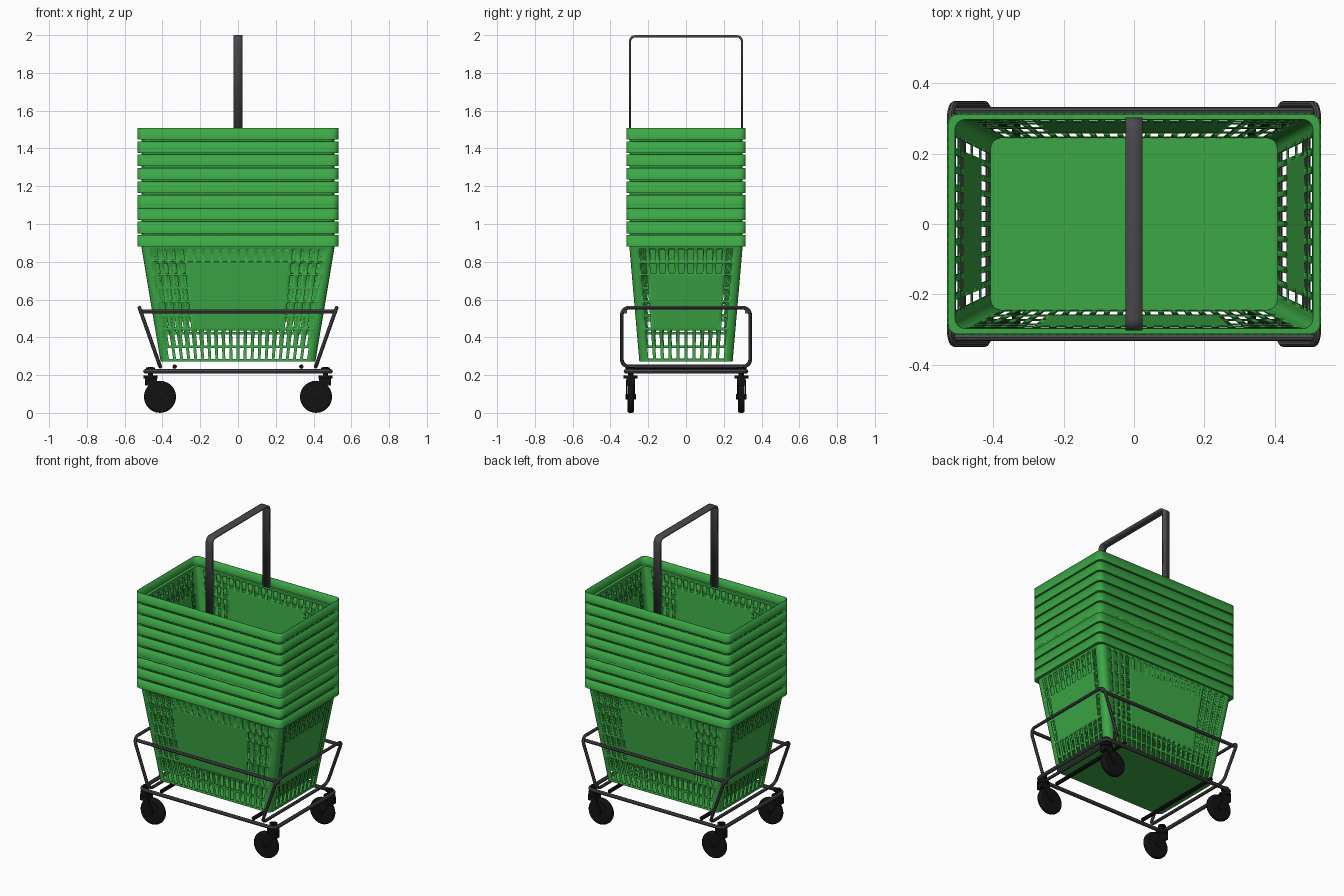
import bpy, bmesh, math
from mathutils import Vector

cube = bpy.data.objects.get("Cube")
if cube:
    bpy.data.objects.remove(cube, do_unlink=True)


def material(name, rgb):
    m = bpy.data.materials.new(name)
    m.use_nodes = True
    m.diffuse_color = (*rgb, 1)
    m.node_tree.nodes["Principled BSDF"].inputs["Base Color"].default_value = (*rgb, 1)
    return m


GREEN = material("basket green", (0.045, 0.39, 0.06))
GREY = material("dark grey", (0.07, 0.07, 0.075))
BLACK = material("black rubber", (0.006, 0.006, 0.006))


def add_mesh(name, bm, mat):
    mesh = bpy.data.meshes.new(name)
    bm.to_mesh(mesh)
    bm.free()
    mesh.materials.append(mat)
    obj = bpy.data.objects.new(name, mesh)
    bpy.context.collection.objects.link(obj)
    return obj


def select(obj):
    bpy.ops.object.select_all(action="DESELECT")
    obj.select_set(True)
    bpy.context.view_layer.objects.active = obj


def smooth(obj):
    select(obj)
    bpy.ops.object.shade_smooth_by_angle(angle=math.radians(40))


def solidify(obj, thickness):
    mod = obj.modifiers.new("thickness", "SOLIDIFY")
    mod.thickness = thickness
    mod.offset = -1


def fillet(points, radius, closed, steps=5):
    """Round the corners of a path."""
    pts = [Vector(p) for p in points]
    out = []
    for i, p in enumerate(pts):
        if not closed and i in (0, len(pts) - 1):
            out.append(p)
            continue
        a = p + (pts[i - 1] - p).normalized() * radius
        b = p + (pts[(i + 1) % len(pts)] - p).normalized() * radius
        centre = a + b - p
        for k in range(steps + 1):
            ang = math.pi / 2 * k / steps
            out.append(centre + (a - centre) * math.cos(ang) + (b - centre) * math.sin(ang))
    return out


def tube(name, points, radius, mat, closed=False, bend=0.04):
    curve = bpy.data.curves.new(name, "CURVE")
    curve.dimensions = "3D"
    curve.bevel_depth = radius
    curve.bevel_resolution = 2
    curve.use_fill_caps = True
    path = fillet(points, bend, closed)
    spline = curve.splines.new("POLY")
    spline.points.add(len(path) - 1)
    for sp, p in zip(spline.points, path):
        sp.co = (*p, 1)
    spline.use_cyclic_u = closed
    curve.materials.append(mat)
    obj = bpy.data.objects.new(name, curve)
    bpy.context.collection.objects.link(obj)
    select(obj)
    bpy.ops.object.convert(target="MESH")
    smooth(bpy.context.view_layer.objects.active)


def cylinder(name, loc, radius, depth, mat, along_y=False, bevel=0.0):
    rot = (math.pi / 2, 0, 0) if along_y else (0, 0, 0)
    bpy.ops.mesh.primitive_cylinder_add(vertices=28, radius=radius, depth=depth, location=loc, rotation=rot)
    obj = bpy.context.object
    obj.name = name
    obj.data.materials.append(mat)
    if bevel:
        mod = obj.modifiers.new("bevel", "BEVEL")
        mod.width, mod.segments = bevel, 2
    smooth(obj)


def box(name, loc, size, mat, tilt=0.0):
    bpy.ops.mesh.primitive_cube_add(size=1, location=loc, rotation=(0, tilt, 0))
    obj = bpy.context.object
    obj.name = name
    obj.scale = size
    obj.data.materials.append(mat)


# Rounded rectangle ring with alternating bar and slot cells on every side
CORNER = 0.032
SLOTS = (20, 10)


def ring(hx, hy):
    pts, tags = [], []
    corners = [(-1, -1), (1, -1), (1, 1), (-1, 1)]
    for s in range(4):
        n = SLOTS[s % 2]
        a, b = corners[s], corners[(s + 1) % 4]
        d = Vector((b[0] - a[0], b[1] - a[1])) / 2
        normal = Vector((d.y, -d.x))
        half = (hx, hy)[s % 2] - CORNER
        off = (hy, hx)[s % 2]
        bar = 0.4
        total = n + bar
        stops = [0]
        for k in range(n):
            stops += [k + bar, k + 1]
        stops.append(total)
        for i, u in enumerate(stops):
            t = 2 * u / total - 1
            pts.append(normal * off + d * half * t)
            is_slot = i % 2 == 1 and i < 2 * n
            tags.append((s % 2, abs(t + 0.6 / total)) if is_slot else None)
        centre = normal * (off - CORNER) + d * half
        for k in (1, 2, 3):
            ang = math.pi / 2 * k / 4
            pts.append(centre + (normal * math.cos(ang) + d * math.sin(ang)) * CORNER)
            tags.append(None)
    return pts, tags


def is_open(tag, z):
    """Slots at the foot and top of each wall, and columns beside the plain panel."""
    if tag is None:
        return False
    end, t = tag
    if z < 0.17 or z > 0.52:
        return True
    if end and z > 0.46:
        return True
    return t > (0.8 if end else 0.62)


def shell(name, levels, slot_rows=(), floor=False):
    bm = bmesh.new()
    rows = []
    for z, hx, hy in levels:
        pts, tags = ring(hx, hy)
        rows.append([bm.verts.new((p.x, p.y, z)) for p in pts])
    n = len(tags)
    for j in range(len(rows) - 1):
        mid = (levels[j][0] + levels[j + 1][0]) / 2
        for i in range(n):
            if j in slot_rows and is_open(tags[i], mid):
                continue
            k = (i + 1) % n
            bm.faces.new((rows[j][i], rows[j][k], rows[j + 1][k], rows[j + 1][i]))
    if floor:
        bm.faces.new(rows[0][::-1])
    obj = add_mesh(name, bm, GREEN)
    solidify(obj, 0.004)
    smooth(obj)
    return obj


# Nested stack of tapered baskets
BASE, PITCH, COUNT = 0.272, 0.071, 9
heights = [0, 0.014, 0.163, 0.18, 0.31, 0.325, 0.455, 0.465, 0.52, 0.528, 0.595, 0.608]
levels = [(z, 0.41 + z * 0.167, 0.247 + z * 0.087) for z in heights]
levels += [(0.608, 0.531, 0.315), (0.669, 0.531, 0.315)]
basket = shell("basket_1", levels, slot_rows=(1, 3, 5, 7, 9), floor=True)
basket.location.z = BASE
for i in range(1, COUNT):
    copy = basket.copy()
    copy.name = f"basket_{i + 1}"
    copy.location.z = BASE + PITCH * i
    bpy.context.collection.objects.link(copy)
band = shell("rim_spacer", [(-0.007, 0.531, 0.315), (0.007, 0.531, 0.315)])
band.location.z = BASE + 0.674 + 2 * PITCH

# Flat strap handle on the top basket
path = fillet([(0, -0.303, 1.45), (0, -0.303, 2.0), (0, 0.303, 2.0), (0, 0.303, 1.45)], 0.035, False)
bm = bmesh.new()
edges = [[bm.verts.new((x, p.y, p.z)) for p in path] for x in (-0.024, 0.024)]
for i in range(len(path) - 1):
    bm.faces.new((edges[0][i], edges[1][i], edges[1][i + 1], edges[0][i + 1]))
handle = add_mesh("handle", bm, GREY)
solidify(handle, 0.012)
smooth(handle)

# Cart frame
tube("base_frame", [(-0.49, -0.318, 0.22), (0.49, -0.318, 0.22), (0.49, 0.318, 0.22), (-0.49, 0.318, 0.22)],
     0.012, GREY, closed=True, bend=0.03)
for side, s in (("left", 1), ("right", -1)):
    tube(f"{side}_hoop", [(s * 0.412, -0.34, 0.245), (s * 0.412, 0.34, 0.245),
                          (s * 0.522, 0.34, 0.557), (s * 0.522, -0.34, 0.557)], 0.01, GREY, closed=True)
    tube(f"{side}_cross_rod", [(s * 0.335, -0.32, 0.245), (s * 0.335, 0.32, 0.245)], 0.012, BLACK)
for end, s in (("front", -1), ("back", 1)):
    tube(f"{end}_guard_rail", [(-0.525, s * 0.322, 0.536), (0.525, s * 0.322, 0.536)], 0.011, GREY)

# Swivel casters
for sx, side in ((1, "left"), (-1, "right")):
    for sy, end in ((-1, "front"), (1, "back")):
        tag = f"{end}_{side}"
        y = sy * 0.293
        cylinder(f"{tag}_wheel", (sx * 0.413, y, 0.085), 0.085, 0.036, BLACK, True, 0.01)
        cylinder(f"{tag}_axle", (sx * 0.413, y, 0.085), 0.014, 0.054, BLACK, True)
        cylinder(f"{tag}_swivel", (sx * 0.463, y, 0.19), 0.037, 0.018, BLACK)
        cylinder(f"{tag}_stem", (sx * 0.463, y, 0.215), 0.014, 0.055, BLACK)
        cylinder(f"{tag}_nut", (sx * 0.463, y, 0.234), 0.024, 0.012, BLACK)
        box(f"{tag}_fork_crown", (sx * 0.461, y, 0.165), (0.062, 0.046, 0.04), BLACK)
        for k, dy in enumerate((-0.021, 0.021)):
            box(f"{tag}_fork_arm_{k + 1}", (sx * 0.437, y + dy, 0.122), (0.034, 0.005, 0.1), BLACK, sx * 0.56)
